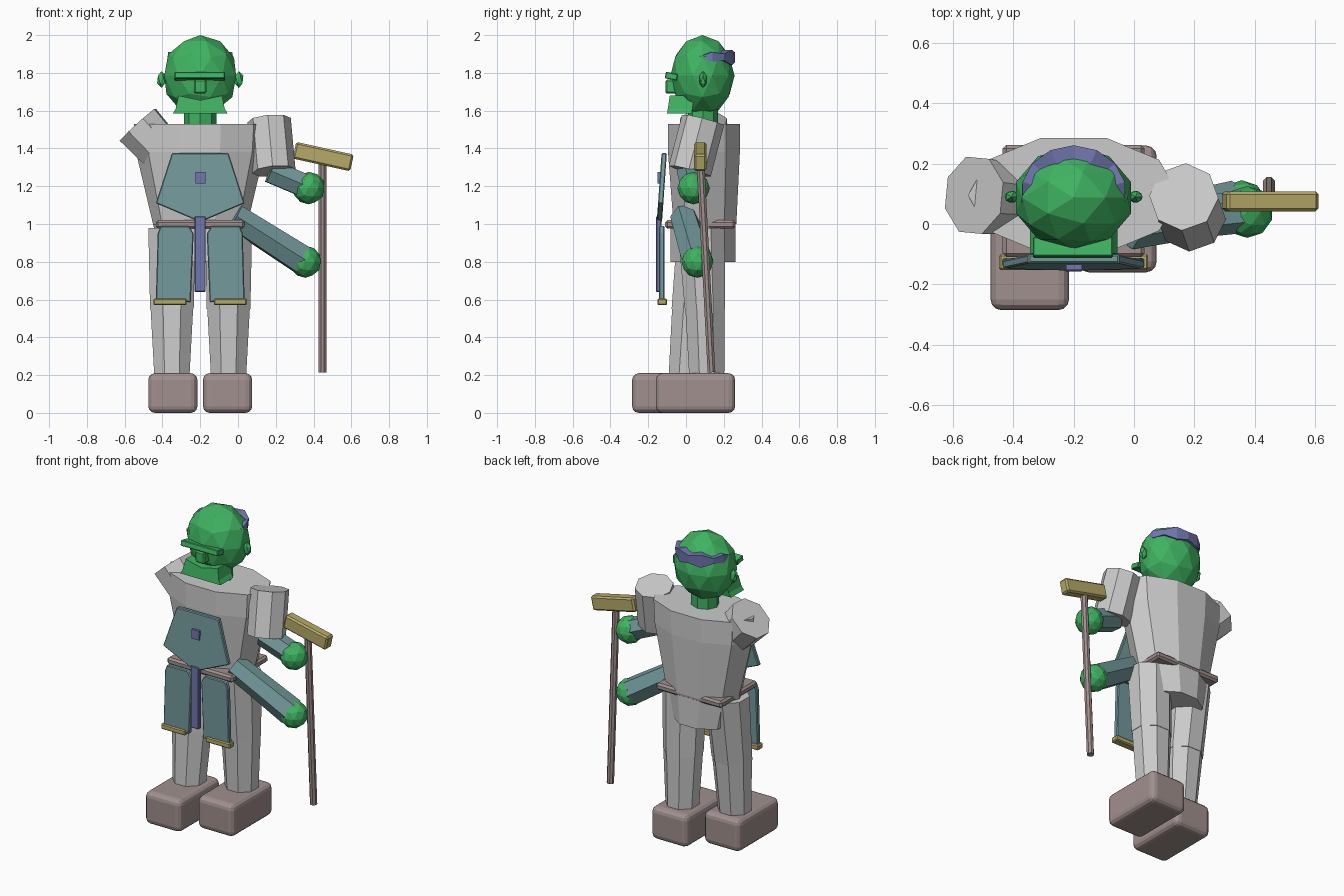
import bpy, bmesh, math
from mathutils import Vector, Matrix

if "Cube" in bpy.data.objects:
    bpy.data.objects.remove(bpy.data.objects["Cube"])

CX = -0.2  # body centre line


def material(name, rgb):
    m = bpy.data.materials.new(name)
    m.diffuse_color = (*rgb, 1)
    m.use_nodes = True
    m.node_tree.nodes["Principled BSDF"].inputs["Base Color"].default_value = m.diffuse_color
    return m


SKIN = material("green_skin", (0.05, 0.45, 0.12))
CLOTH = material("teal_cloth", (0.17, 0.32, 0.33))
BLUE = material("blue_cloth", (0.16, 0.18, 0.42))
GOLD = material("gold_metal", (0.47, 0.40, 0.14))
LEATHER = material("leather", (0.35, 0.28, 0.27))


def finish(name, bm, mat=None, bevel=0, segments=1):
    bmesh.ops.recalc_face_normals(bm, faces=bm.faces)
    me = bpy.data.meshes.new(name)
    bm.to_mesh(me)
    bm.free()
    ob = bpy.data.objects.new(name, me)
    bpy.context.collection.objects.link(ob)
    if mat:
        me.materials.append(mat)
    if bevel:
        b = ob.modifiers.new("bevel", 'BEVEL')
        b.width, b.segments = bevel, segments
    return ob


def skin_rings(bm, rings):
    for a, b in zip(rings, rings[1:]):
        n = len(a)
        for i in range(n):
            bm.faces.new((a[i], a[(i + 1) % n], b[(i + 1) % n], b[i]))
    bm.faces.new(rings[0])
    bm.faces.new(rings[-1])


def loft(name, sections, n, mat=None, phase=0.0):
    """Stack of horizontal rings: (x, y, z, rx, ry)."""
    bm = bmesh.new()
    rings = []
    for x, y, z, rx, ry in sections:
        angs = [phase + 2 * math.pi * i / n for i in range(n)]
        rings.append([bm.verts.new((x + rx * math.cos(a), y + ry * math.sin(a), z)) for a in angs])
    skin_rings(bm, rings)
    return finish(name, bm, mat)


def limb(name, p, q, r1, r2, mat=None, n=8):
    p, q = Vector(p), Vector(q)
    rot = (q - p).to_track_quat('Z', 'Y').to_matrix().to_4x4()
    bm = bmesh.new()
    bmesh.ops.create_cone(bm, cap_ends=True, segments=n, radius1=r1, radius2=r2, depth=(q - p).length,
                          matrix=Matrix.Translation((p + q) / 2) @ rot @ Matrix.Rotation(math.pi / n, 4, 'Z'))
    return finish(name, bm, mat)


def ball(name, c, r, mat, sub=2):
    bm = bmesh.new()
    bmesh.ops.create_icosphere(bm, subdivisions=sub, radius=1,
                               matrix=Matrix.Translation(c) @ Matrix.Diagonal((*r, 1)))
    return finish(name, bm, mat)


def box(name, lo, hi, mat=None, bevel=0.006, segments=1, tilt=0.0, axis='Y'):
    lo, hi = Vector(lo), Vector(hi)
    bm = bmesh.new()
    bmesh.ops.create_cube(bm, size=1, matrix=Matrix.Translation((lo + hi) / 2)
                          @ Matrix.Rotation(tilt, 4, axis) @ Matrix.Diagonal((*(hi - lo), 1)))
    return finish(name, bm, mat, bevel, segments)


def plate(name, pts, y_front, thick, mat, slope=0.0, side=1, bevel=0.005):
    """Outline in x (from the centre line) and z, extruded along y; slope leans it."""
    bm = bmesh.new()
    z0 = min(z for _, z in pts)
    rings = [[bm.verts.new((CX + side * x, y_front + d + slope * (z - z0), z)) for x, z in pts]
             for d in (0, thick)]
    skin_rings(bm, rings)
    return finish(name, bm, mat, bevel)


# Torso and hips
loft("torso", [(CX, 0.10, 1.00, 0.25, 0.175), (CX, 0.095, 1.38, 0.34, 0.20), (CX, 0.095, 1.53, 0.35, 0.20)], 10)
loft("hips", [(CX, 0.09, 0.80, 0.20, 0.18), (CX, 0.09, 1.00, 0.25, 0.18)], 10)
box("belt", (-0.435, -0.11, 0.975), (0.035, 0.262, 1.02), LEATHER, 0.012)

# Legs and boots, left one stepping forward
for tag, s, knee_y, ankle_y, toe in (("left", -1, 0.03, 0.0, -0.285), ("right", 1, 0.10, 0.11, -0.16)):
    x = CX + s * 0.15
    loft(tag + "_thigh", [(x, knee_y, 0.55, 0.125, 0.115), (x, 0.08, 0.98, 0.135, 0.135)], 8, phase=math.pi / 8)
    loft(tag + "_shin", [(x, ankle_y, 0.18, 0.10, 0.10), (x, knee_y, 0.555, 0.122, 0.112)], 8, phase=math.pi / 8)
    fx = CX + s * 0.145
    box(tag + "_boot", (fx - 0.13, toe, 0), (fx + 0.13, toe + 0.42, 0.21), LEATHER, 0.035, 3)

# Arms: both hands reach for the hammer shaft
limb("left_upper_arm", (-0.53, 0.095, 1.525), (-0.16, 0.06, 1.12), 0.135, 0.10)
limb("right_upper_arm", (0.165, 0.09, 1.55), (0.19, 0.02, 1.28), 0.115, 0.115)
limb("left_forearm", (-0.02, -0.01, 1.04), (0.34, 0.06, 0.81), 0.075, 0.085, CLOTH, 6)
limb("right_forearm", (0.17, 0.02, 1.28), (0.36, 0.04, 1.20), 0.07, 0.07, CLOTH, 6)
ball("left_hand", (0.357, 0.06, 0.80), (0.085,) * 3, SKIN)
ball("right_hand", (0.375, 0.04, 1.19), (0.086,) * 3, SKIN)

# Head, neck and face
ball("head", (CX, 0.087, 1.785), (0.2, 0.17, 0.215), SKIN)
loft("neck", [(CX, 0.09, 1.50, 0.085, 0.08), (CX, 0.09, 1.62, 0.085, 0.08)], 8, SKIN)
for tag, s in (("left", -1), ("right", 1)):
    ball(tag + "_ear", (CX + s * 0.205, 0.09, 1.765), (0.026, 0.022, 0.045), SKIN, 1)
box("brow", (-0.335, -0.11, 1.765), (-0.07, -0.045, 1.80), SKIN, 0.004, tilt=-0.2, axis='X')
box("nose", (-0.233, -0.108, 1.69), (-0.168, -0.05, 1.765), SKIN, 0.008)
plate("beard", [(-0.145, 1.585), (-0.13, 1.61), (-0.115, 1.68), (0, 1.655), (0.115, 1.68),
                (0.13, 1.61), (0.145, 1.585)], -0.10, 0.13, SKIN, 0.15, bevel=0)

# Zigzag headband around the back of the head
bm = bmesh.new()
rings = []
steps = 8
for i in range(steps + 1):
    a = math.radians(-5 + 190 * i / steps)
    grow = math.sin(math.pi * i / steps)
    top = 1.895 + 0.02 * grow + (0.008 if i % 2 else -0.008)
    low = 1.885 - 0.035 * grow + (-0.012 if i % 2 else 0.006)
    ring = []
    for k, z in ((0.70, low), (0.91 + 0.09 * grow, low), (0.90 + 0.11 * grow, top), (0.65, top)):
        ring.append(bm.verts.new((CX + 0.19 * k * math.cos(a), 0.087 + 0.172 * k * math.sin(a), z)))
    rings.append(ring)
skin_rings(bm, rings)
finish("headband", bm, BLUE)

# Apron: bib, emblem patch, centre strip and two skirt panels with metal hems
plate("apron_bib", [(-0.15, 1.375), (0.15, 1.375), (0.235, 1.11), (0, 1.01), (-0.235, 1.11)],
      -0.155, 0.028, CLOTH, 0.07)
box("bib_patch", (-0.225, -0.152, 1.215), (-0.173, -0.12, 1.275), BLUE, 0)
box("centre_strip", (-0.23, -0.158, 0.64), (-0.172, -0.13, 1.04), BLUE, 0.004)
for tag, s in (("left", -1), ("right", 1)):
    plate(tag + "_skirt_panel", [(0.06, 0.99), (0.21, 0.99), (0.225, 0.95), (0.235, 0.60),
                                 (0.05, 0.585), (0.035, 0.95)], -0.143, 0.03, CLOTH, 0.0, s)
    hx = CX + s * 0.16
    box(tag + "_hem", (hx - 0.087, -0.152, 0.57), (hx + 0.087, -0.10, 0.605), GOLD)

# Hammer
limb("hammer_shaft", (0.447, 0.135, 0.215), (0.447, 0.075, 1.36), 0.022, 0.022, LEATHER, 8)
box("hammer_head", (0.295, 0.042, 1.312), (0.607, 0.108, 1.402), GOLD, 0.01, 1, math.radians(12.5))
